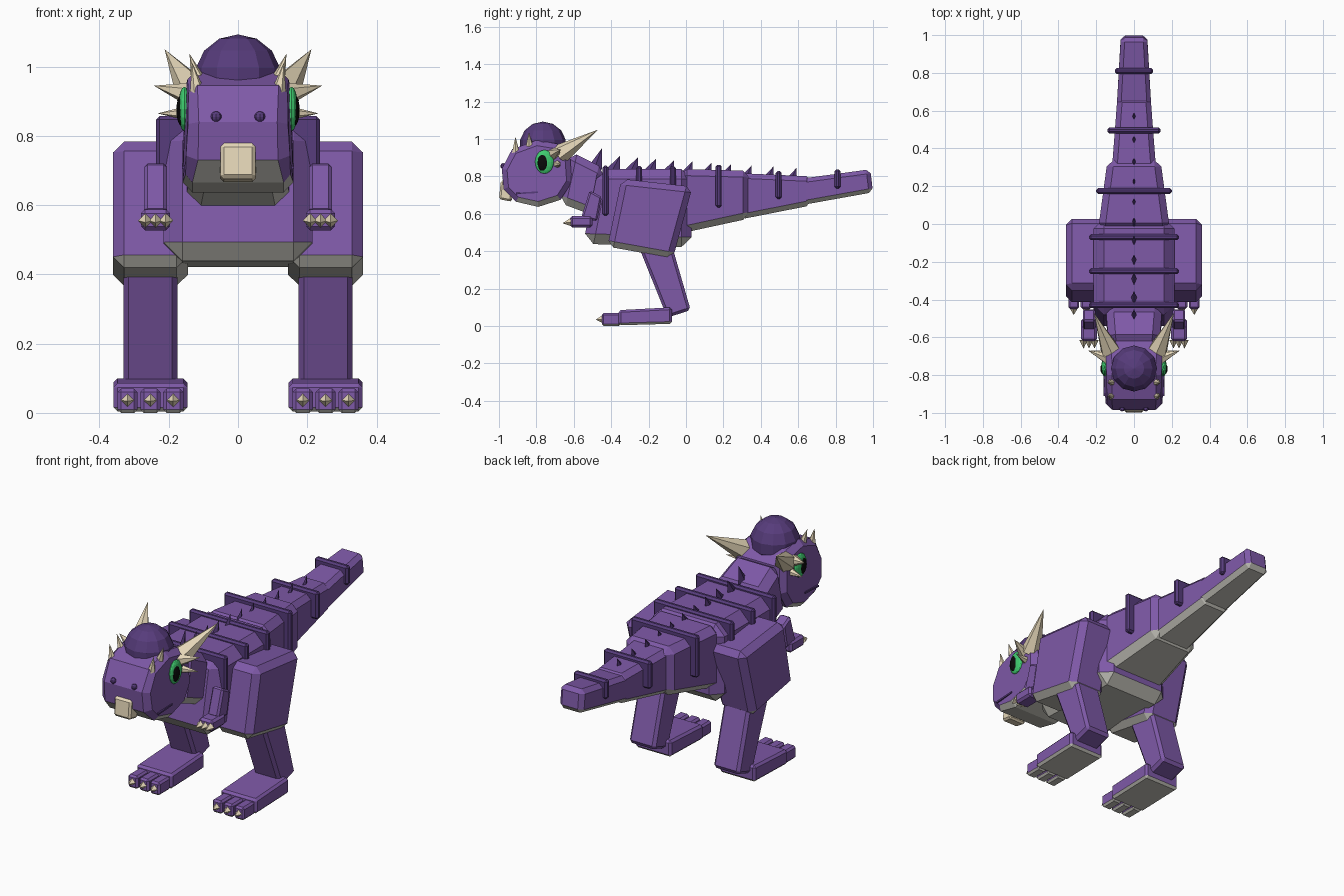
import bpy, bmesh
from mathutils import Vector, Matrix

if "Cube" in bpy.data.objects:
    bpy.data.objects.remove(bpy.data.objects["Cube"])


def material(name, rgb):
    m = bpy.data.materials.new(name)
    m.use_nodes = True
    m.diffuse_color = (*rgb, 1)
    m.node_tree.nodes["Principled BSDF"].inputs["Base Color"].default_value = (*rgb, 1)
    return m


PURPLE = material("purple hide", (0.21, 0.1, 0.39))
DARK = material("dark purple", (0.095, 0.045, 0.2))
BELLY = material("belly grey", (0.54, 0.53, 0.48))
BONE = material("bone", (0.8, 0.69, 0.49))
GREEN = material("eye green", (0.05, 0.6, 0.16))
BLACK = material("pupil black", (0.003, 0.003, 0.003))


def finish(bm, name, mat, under=None, limit=-0.35):
    """Make the object; downward faces take the second colour."""
    bmesh.ops.recalc_face_normals(bm, faces=bm.faces)
    bm.normal_update()
    mesh = bpy.data.meshes.new(name)
    mesh.materials.append(mat)
    if under:
        mesh.materials.append(under)
        for f in bm.faces:
            f.material_index = int(f.normal.z < limit)
    bm.to_mesh(mesh)
    bm.free()
    ob = bpy.data.objects.new(name, mesh)
    bpy.context.collection.objects.link(ob)


def block(name, quad, front, back, bevel, mat=PURPLE, under=None, x=0):
    """Chamfered block from a side outline: low front, low back, top back, top front."""
    bm = bmesh.new()
    widths = (front, back, back, front)
    sides = [[bm.verts.new((x + s * w, y, z)) for (y, z), w in zip(quad, widths)]
             for s in (-1, 1)]
    for side in sides:
        bm.faces.new(side)
    for i in range(4):
        j = (i + 1) % 4
        bm.faces.new((sides[0][i], sides[0][j], sides[1][j], sides[1][i]))
    bmesh.ops.recalc_face_normals(bm, faces=bm.faces)
    if bevel:
        bmesh.ops.bevel(bm, geom=bm.edges[:], offset=bevel, segments=1,
                        profile=0.5, affect='EDGES', clamp_overlap=True)
    finish(bm, name, mat, under)


def box(y0, y1, z0, z1):
    return [(y0, z0), (y1, z0), (y1, z1), (y0, z1)]


def spike(name, base, tip, radius, sides=4):
    base, tip = Vector(base), Vector(tip)
    d = tip - base
    turn = d.to_track_quat('Z', 'Y').to_matrix().to_4x4()
    bm = bmesh.new()
    bmesh.ops.create_cone(bm, cap_ends=True, segments=sides, radius1=radius,
                          radius2=0, depth=d.length,
                          matrix=Matrix.Translation((base + tip) / 2) @ turn)
    finish(bm, name, BONE)


def ball(name, centre, size, mat, u, v):
    bm = bmesh.new()
    bmesh.ops.create_uvsphere(bm, u_segments=u, v_segments=v, radius=1,
                              matrix=Matrix.Translation(centre) @ Matrix.Diagonal((*size, 1)))
    finish(bm, name, mat)


# Torso, neck and overlapping tail segments
block("torso", [(-.55, .44), (.03, .42), (.03, .84), (-.47, .84)], .215, .215, .055, under=BELLY)
block("neck", [(-.68, .66), (-.48, .585), (-.43, .84), (-.62, .935)], .135, .15, .04, under=BELLY)
block("tail_base", [(-.03, .495), (.34, .575), (.34, .83), (-.03, .84)], .19, .14, .035, under=BELLY)
block("tail_middle", [(.29, .57), (.67, .645), (.67, .8), (.29, .817)], .117, .088, .027, under=BELLY)
block("tail_tip", [(.61, .645), (1, .715), (.985, .838), (.61, .787)], .092, .07, .022, under=BELLY)

# Dark armour bands over the back
for i, (y, w, z0, z1) in enumerate([(-.43, .237, .59, .857), (-.25, .237, .6, .855),
                                    (-.07, .237, .6, .855), (.175, .2, .635, .862),
                                    (.495, .14, .68, .828), (.81, .1, .735, .838)]):
    block(f"back_band_{i}", box(y - .016, y + .016, z0, z1), w, w, .01, DARK)

# Backward leaning spines, shrinking toward the tail
spines = 11
for i in range(spines):
    t = i / (spines - 1)
    y = -.45 + .96 * t + .08 * t ** 4
    low = .836 - .045 * t
    top = .95 if i == 0 else .915 - .07 * t
    length = .085 - .035 * t
    half = .018 - .007 * t
    bm = bmesh.new()
    ring = [bm.verts.new(p) for p in ((0, y - length, low), (half, y - length / 2, low),
                                      (0, y, low), (-half, y - length / 2, low))]
    tip = bm.verts.new((0, y, top))
    bm.faces.new(ring)
    for a, b in zip(ring, ring[1:] + ring[:1]):
        bm.faces.new((a, b, tip))
    finish(bm, f"spine_{i}", DARK)

# Head: rounded side outline, narrower toward the crown and snout
outline = [(-.985, .84), (-.975, .73), (-.91, .665), (-.79, .637), (-.67, .675),
           (-.61, .77), (-.62, .91), (-.69, .975), (-.8, .993), (-.93, .945)]
bm = bmesh.new()
cheeks = []
for s in (-1, 1):
    cheeks.append([bm.verts.new((s * (.16 - .13 * max(0, z - .87) - .25 * max(0, -.91 - y)), y, z))
                   for y, z in outline])
for c in cheeks:
    bm.faces.new(c)
for i in range(len(outline)):
    j = (i + 1) % len(outline)
    bm.faces.new((cheeks[0][i], cheeks[0][j], cheeks[1][j], cheeks[1][i]))
bmesh.ops.recalc_face_normals(bm, faces=bm.faces)
rim = [e for e in bm.edges if e.verts[0].co.x * e.verts[1].co.x > 0]
bmesh.ops.bevel(bm, geom=rim, offset=.028, segments=1, profile=.5, affect='EDGES')
finish(bm, "head", PURPLE, BELLY, -0.6)

ball("skull_dome", (0, -.765, .968), (.125, .125, .125), DARK, 12, 7)
block("beak", [(-1, .678), (-.93, .665), (-.93, .785), (-.99, .778)], .05, .052, .01, BONE)

for s, side in ((1, "left"), (-1, "right")):
    # Face details
    ball(f"{side}_nostril", (s * .063, -.978, .855), (.016, .014, .016), DARK, 8, 6)
    ball(f"{side}_eye", (s * .155, -.757, .878), (.018, .05, .064), GREEN, 16, 8)
    ball(f"{side}_pupil", (s * .163, -.766, .874), (.015, .03, .045), BLACK, 12, 8)
    block(f"{side}_mouth_line", [(-.91, .704), (-.79, .711), (-.79, .72), (-.91, .713)],
          .004, .004, 0, DARK, x=s * .158)

    # Horns
    for n, (base, tip, r) in enumerate([
            ((.125, -.67, .92), (.212, -.47, 1.05), .055),
            ((.14, -.71, .92), (.243, -.67, .945), .034),
            ((.14, -.69, .865), (.232, -.67, .865), .023),
            ((.105, -.835, .93), (.14, -.84, 1.037), .03),
            ((.115, -.91, .915), (.133, -.912, 1.013), .025)]):
        spike(f"{side}_horn_{n}", (s * base[0], *base[1:]), (s * tip[0], *tip[1:]), r, sides=6)

    # Arms
    ax = s * .238
    block(f"{side}_upper_arm", [(-.56, .58), (-.475, .56), (-.45, .69), (-.515, .725)],
          .033, .033, .01, x=ax)
    block(f"{side}_hand", box(-.62, -.5, .527, .588), .042, .042, .012, x=ax)
    for k in (-1, 0, 1):
        cx = ax + k * .029
        spike(f"{side}_hand_claw_{k + 2}", (cx, -.615, .555), (cx, -.66, .55), .022)

    # Legs and feet
    lx = s * .253
    block(f"{side}_thigh", [(-.42, .425), (-.07, .362), (.035, .745), (-.345, .787)],
          .108, .108, .032, under=BELLY, x=lx)
    block(f"{side}_shin", [(-.255, .43), (-.1, .045), (.025, .085), (-.075, .43)],
          .078, .078, .015, x=lx)
    block(f"{side}_foot", [(-.36, .004), (-.075, .012), (-.075, .1), (-.36, .085)],
          .107, .107, .012, under=BELLY, x=lx)
    for k in (-1, 0, 1):
        tx = lx + k * .066
        block(f"{side}_toe_{k + 2}", box(-.45, -.35, 0, .07), .029, .029, .01, under=BELLY, x=tx)
        spike(f"{side}_toe_claw_{k + 2}", (tx, -.448, .036), (tx, -.482, .034), .02)
